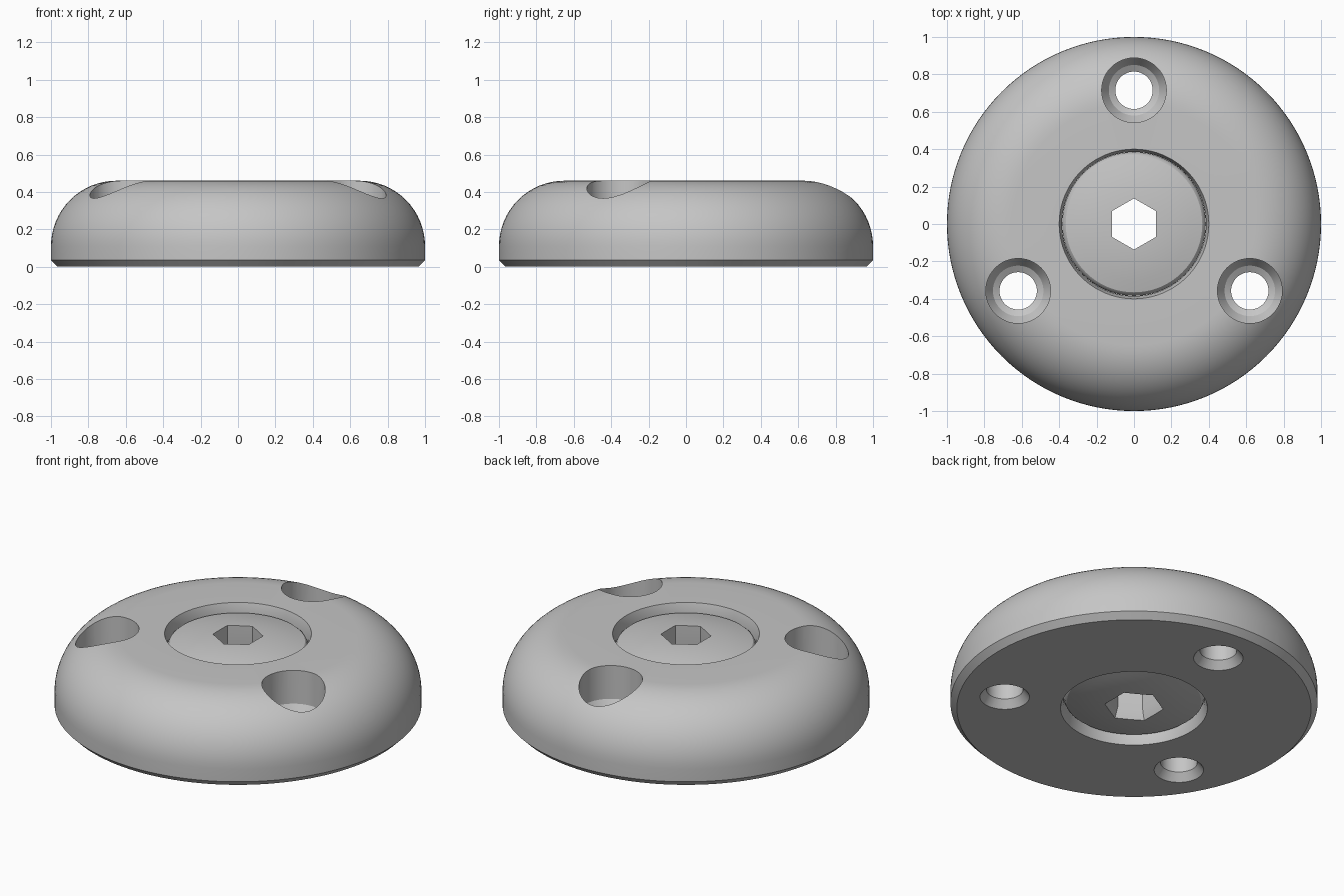
import bpy
import bmesh
from math import sin, cos, pi, radians

cube = bpy.data.objects.get("Cube")
if cube:
    bpy.data.objects.remove(cube, do_unlink=True)

grey = bpy.data.materials.new("plain_grey")
grey.use_nodes = True
grey.diffuse_color = (0.56, 0.56, 0.56, 1)
grey.node_tree.nodes["Principled BSDF"].inputs["Base Color"].default_value = grey.diffuse_color


def lathe(name, profile, sides, ring=False, at=(0, 0), turn=0.0):
    """Turn an (r, z) profile about z; a ring is closed, otherwise the ends are capped."""
    bm = bmesh.new()
    loops = [[bm.verts.new((at[0] + r * cos(turn + 2 * pi * i / sides),
                            at[1] + r * sin(turn + 2 * pi * i / sides), z))
              for i in range(sides)] for r, z in profile]
    pairs = list(zip(loops, loops[1:]))
    if ring:
        pairs.append((loops[-1], loops[0]))
    else:
        bm.faces.new(loops[0])
        bm.faces.new(loops[-1])
    for a, b in pairs:
        for i in range(sides):
            j = (i + 1) % sides
            bm.faces.new((a[i], a[j], b[j], b[i]))
    bmesh.ops.recalc_face_normals(bm, faces=bm.faces)
    mesh = bpy.data.meshes.new(name)
    bm.to_mesh(mesh)
    bm.free()
    mesh.materials.append(grey)
    obj = bpy.data.objects.new(name, mesh)
    bpy.context.collection.objects.link(obj)
    return obj


def activate(obj):
    bpy.ops.object.select_all(action='DESELECT')
    obj.select_set(True)
    bpy.context.view_layer.objects.active = obj


def cut(target, cutter):
    cutter.hide_render = True
    mod = target.modifiers.new("cut", 'BOOLEAN')
    mod.operation = 'DIFFERENCE'
    mod.solver = 'EXACT'
    mod.object = cutter
    activate(target)
    bpy.ops.object.modifier_apply(modifier=mod.name)
    bpy.data.objects.remove(cutter, do_unlink=True)


def smooth(obj):
    activate(obj)
    bpy.ops.object.shade_smooth_by_angle(angle=radians(25))


# Rounded body with a chamfered foot and a chamfered central bore
top = 0.46
shoulder = [(0.65 + 0.35 * cos(a), 0.11 + 0.35 * sin(a))
            for a in (i * pi / 2 / 16 for i in range(17))]
body = lathe("body", [(0.965, 0), (1, 0.035)] + shoulder
             + [(0.4, top), (0.385, 0.41), (0.385, 0.05), (0.4, 0)], 128, ring=True)

# Three screw holes, stepped from above and countersunk from below
for k in range(3):
    a = pi / 2 + k * 2 * pi / 3
    hole = [(0.17, -0.05), (0.135, 0), (0.1, 0.045), (0.1, 0.18), (0.135, 0.2),
            (0.173, 0.26), (0.173, 0.6)]
    cut(body, lathe("hole_cutter", hole, 48, at=(0.715 * cos(a), 0.715 * sin(a))))
smooth(body)

# Domed insert, mirrored about mid height, with a rounded rim
dome = [(0.09, 0.453), (0.16, 0.449), (0.23, 0.441), (0.3, 0.429), (0.365, 0.414),
        (0.375, 0.405), (0.384, 0.385)]
insert = lathe("domed_insert", dome + [(r, top - z) for r, z in reversed(dome)], 96)

# Hexagonal through hole with a tapered mouth underneath
cut(insert, lathe("hex_cutter", [(0.19, -0.06), (0.137, 0.07), (0.137, 0.6)], 6, turn=pi / 2))
smooth(insert)
